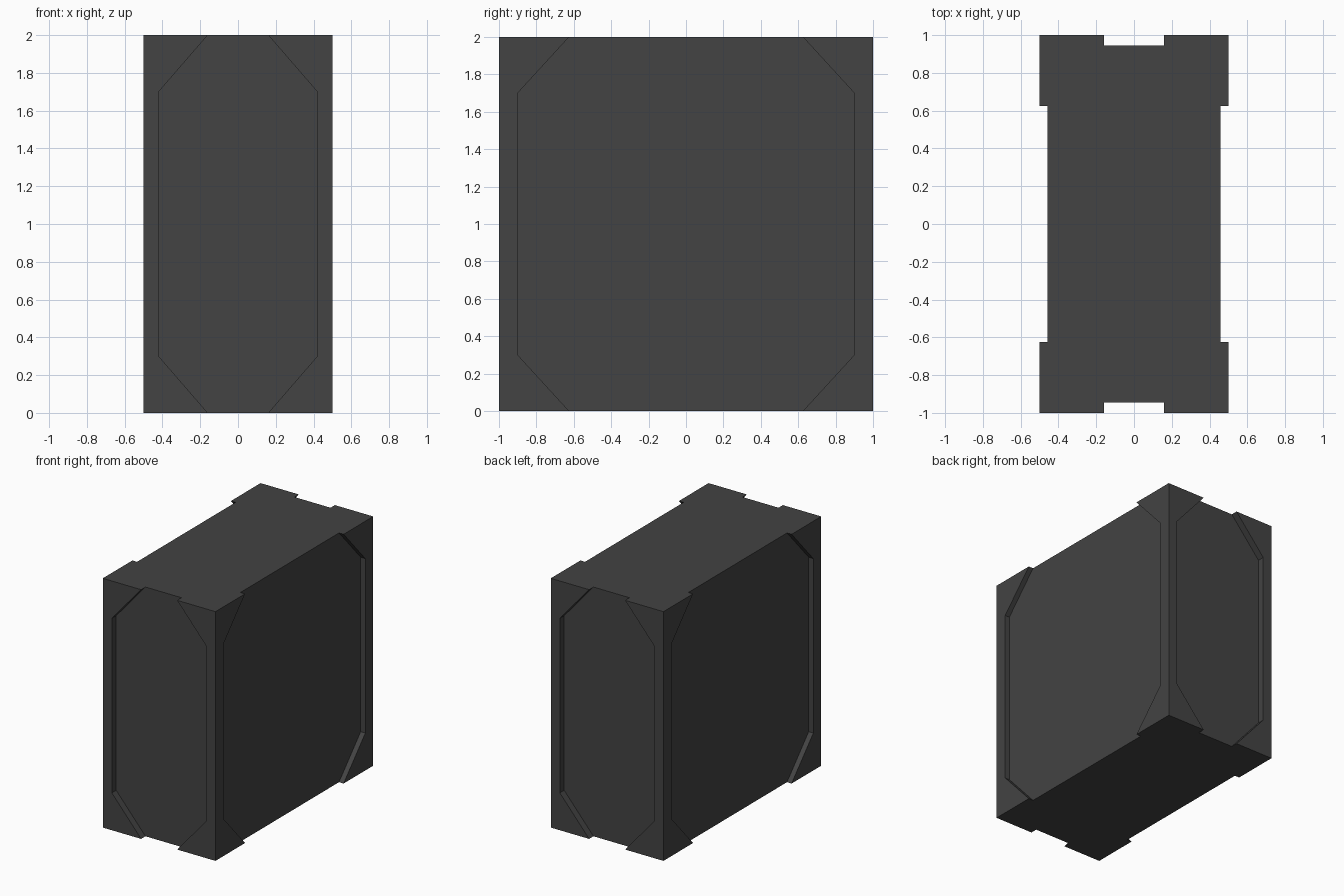
import bpy, bmesh
from mathutils import Vector

if "Cube" in bpy.data.objects:
    bpy.data.objects.remove(bpy.data.objects["Cube"])

mat = bpy.data.materials.new("charcoal grey")
mat.diffuse_color = (0.056, 0.056, 0.056, 1)
mat.use_nodes = True
mat.node_tree.nodes["Principled BSDF"].inputs["Base Color"].default_value = mat.diffuse_color


def make_object(name, bm):
    bmesh.ops.recalc_face_normals(bm, faces=bm.faces)
    me = bpy.data.meshes.new(name)
    bm.to_mesh(me)
    bm.free()
    me.materials.append(mat)
    ob = bpy.data.objects.new(name, me)
    bpy.context.collection.objects.link(ob)
    return ob


def panel_cutter(name, wide, narrow, place):
    """Eight-sided prism whose slopes run on past the top and bottom."""
    over = narrow - (wide - narrow) / 3       # half-width at z = 2.1 and -0.1
    pts = [(-over, -0.1), (over, -0.1), (wide, 0.3), (wide, 1.7),
           (over, 2.1), (-over, 2.1), (-wide, 1.7), (-wide, 0.3)]
    bm = bmesh.new()
    inner = [bm.verts.new(place(u, z, 0)) for u, z in pts]
    outer = [bm.verts.new(place(u, z, 1)) for u, z in pts]
    bm.faces.new(inner)
    bm.faces.new(outer)
    for i in range(8):
        j = (i + 1) % 8
        bm.faces.new((inner[i], inner[j], outer[j], outer[i]))
    return make_object(name, bm)


# Solid block
bm = bmesh.new()
bmesh.ops.create_cube(bm, size=1)
bmesh.ops.scale(bm, vec=(1, 2, 2), verts=bm.verts)
bmesh.ops.translate(bm, vec=(0, 0, 1), verts=bm.verts)
block = make_object("block", bm)

# Recessed panels on all four sides
cutters = []
for s in (-1, 1):
    cutters.append(panel_cutter("end_panel_cutter", 0.42, 0.16,
                   lambda u, z, o: Vector((u, s * (0.945 + 0.2 * o), z))))
    cutters.append(panel_cutter("side_panel_cutter", 0.90, 0.625,
                   lambda u, z, o: Vector((s * (0.459 + 0.2 * o), u, z))))
for c in cutters:
    mod = block.modifiers.new("recess", 'BOOLEAN')
    mod.operation = 'DIFFERENCE'
    mod.solver = 'EXACT'
    mod.object = c

# Apply the cuts and drop the cutters
deps = bpy.context.evaluated_depsgraph_get()
mesh = bpy.data.meshes.new_from_object(block.evaluated_get(deps))
block.modifiers.clear()
block.data = mesh
for c in cutters:
    bpy.data.objects.remove(c)
